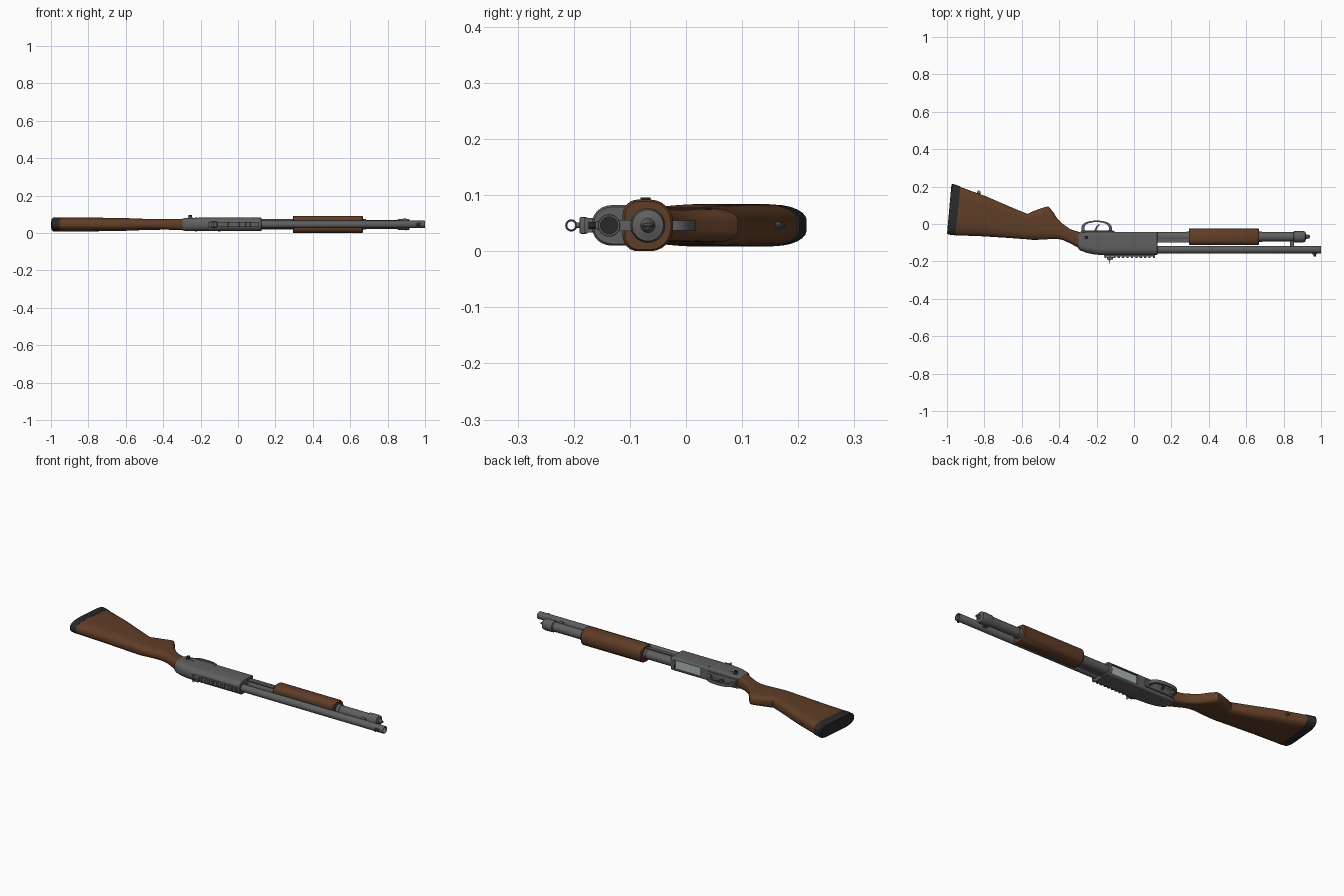
import bpy, bmesh, math
from mathutils import Matrix, Vector

if "Cube" in bpy.data.objects:
    bpy.data.objects.remove(bpy.data.objects["Cube"])

C = 0.046          # height of the centre plane
BARREL_Y, TUBE_Y = -0.137, -0.068


def mat(name, col):
    m = bpy.data.materials.new(name)
    m.diffuse_color = (*col, 1)
    m.use_nodes = True
    m.node_tree.nodes["Principled BSDF"].inputs["Base Color"].default_value = m.diffuse_color
    return m


WOOD = mat("walnut wood", (0.115, 0.047, 0.02))
STEEL = mat("gunmetal grey", (0.115, 0.115, 0.118))
RUBBER = mat("black rubber", (0.022, 0.022, 0.024))
BRIGHT = mat("bright steel", (0.42, 0.47, 0.46))


def finish(bm, name, material):
    bmesh.ops.recalc_face_normals(bm, faces=bm.faces)
    me = bpy.data.meshes.new(name)
    bm.to_mesh(me)
    bm.free()
    ob = bpy.data.objects.new(name, me)
    bpy.context.collection.objects.link(ob)
    me.materials.append(material)
    return ob


def skin(rings, name, material, cap=True):
    bm = bmesh.new()
    vs = [[bm.verts.new(p) for p in r] for r in rings]
    n = len(vs[0])
    for a, b in zip(vs, vs[1:]):
        for i in range(n):
            bm.faces.new((a[i], a[(i + 1) % n], b[(i + 1) % n], b[i]))
    if cap:
        bm.faces.new(vs[0])
        bm.faces.new(vs[-1])
    return finish(bm, name, material)


def section(x, lo, hi, hz, slant, low, high, seg=7):
    """Rounded section; low/high = (y fraction, z fraction) of corner rounding."""
    h, pts = hi - lo, []
    for q, (ky, kz), sy, sz in ((0, high, 1, 1), (1, low, -1, 1), (2, low, -1, -1), (3, high, 1, -1)):
        ry, rz = ky * h, kz * hz
        cy = hi - ry if sy > 0 else lo + ry
        cz = sz * (hz - rz)
        for i in range(seg):
            # end just short of the quarter so neighbouring corners never coincide
            a = (q + 0.01 + 0.98 * i / (seg - 1)) * math.pi / 2
            y = cy + ry * math.cos(a)
            pts.append((x + slant * y, y, C + cz + rz * math.sin(a)))
    return pts


def loft(name, material, rows, low, high):
    return skin([section(*r, low, high) for r in rows], name, material)


def lathe(name, material, prof, y, z=C, n=32):
    rings = [[(x, y + r * math.cos(2 * math.pi * i / n), z + r * math.sin(2 * math.pi * i / n))
              for i in range(n)] for x, r in prof]
    return skin(rings, name, material)


def box(name, material, x0, x1, y0, y1, hz, z=C, bevel=0.0):
    bm = bmesh.new()
    bmesh.ops.create_cube(bm, size=1)
    bmesh.ops.scale(bm, vec=(x1 - x0, y1 - y0, 2 * hz), verts=bm.verts)
    bmesh.ops.translate(bm, vec=((x0 + x1) / 2, (y0 + y1) / 2, z), verts=bm.verts)
    if bevel:
        bmesh.ops.bevel(bm, geom=bm.edges[:], offset=bevel, segments=2, affect='EDGES', profile=0.5)
    return finish(bm, name, material)


def cyl(name, material, loc, r, depth, axis='Z', n=20, r2=None):
    bm = bmesh.new()
    rot = {'Z': Matrix(), 'Y': Matrix.Rotation(math.pi / 2, 4, 'X'),
           'X': Matrix.Rotation(math.pi / 2, 4, 'Y')}[axis]
    bmesh.ops.create_cone(bm, cap_ends=True, segments=n, radius1=r, radius2=r if r2 is None else r2,
                          depth=depth, matrix=Matrix.Translation(loc) @ rot)
    return finish(bm, name, material)


def torus(name, material, loc, R, r, axis, n=24, m=8):
    rings = []
    for i in range(n + 1):
        a = 2 * math.pi * i / n
        ring = []
        for j in range(m):
            b = 2 * math.pi * j / m
            d = R + r * math.cos(b)
            p = (d * math.cos(a), d * math.sin(a), r * math.sin(b))
            p = (p[2], p[0], p[1]) if axis == 'X' else p
            ring.append(Vector(loc) + Vector(p))
        rings.append(ring)
    ob = skin(rings, name, material, cap=False)
    bm = bmesh.new()
    bm.from_mesh(ob.data)
    bmesh.ops.remove_doubles(bm, verts=bm.verts, dist=1e-5)
    bm.to_mesh(ob.data)
    bm.free()
    return ob


# Stock with pistol grip: x, low y, high y, half thickness, slant
loft("stock", WOOD, [
    (-0.949, -0.060, 0.198, 0.037, 0.104),
    (-0.80, -0.066, 0.148, 0.037, 0.06),
    (-0.66, -0.075, 0.090, 0.035, 0.03),
    (-0.57, -0.082, 0.054, 0.033, 0),
    (-0.552, -0.084, 0.062, 0.032, 0),
    (-0.535, -0.085, 0.070, 0.031, 0),
    (-0.475, -0.083, 0.091, 0.030, 0),
    (-0.457, -0.081, 0.093, 0.030, 0),
    (-0.435, -0.080, 0.068, 0.029, 0),
    (-0.41, -0.080, 0.030, 0.028, 0),
    (-0.38, -0.086, 0.000, 0.028, 0),
    (-0.34, -0.104, -0.028, 0.029, 0),
    (-0.28, -0.137, -0.047, 0.031, 0)], (0.3, 0.85), (0.22, 0.75))
loft("butt_pad", RUBBER, [
    (-0.995, -0.050, 0.208, 0.033, 0.089),
    (-0.989, -0.056, 0.215, 0.037, 0.089),
    (-0.949, -0.061, 0.201, 0.038, 0.104)], (0.3, 0.85), (0.22, 0.75))

# Receiver with open loading port underneath
receiver = loft("receiver", STEEL, [
    (-0.298, -0.134, -0.050, 0.031, 0),
    (-0.285, -0.142, -0.046, 0.034, 0),
    (-0.25, -0.155, -0.043, 0.0355, 0),
    (-0.21, -0.163, -0.043, 0.036, 0),
    (-0.16, -0.167, -0.043, 0.036, 0),
    (0.122, -0.167, -0.043, 0.036, 0),
    (0.126, -0.164, -0.046, 0.033, 0)], (0.28, 0.85), (0.08, 0.25))
cutter = box("port_cutter", STEEL, -0.06, 0.105, -0.06, -0.02, 0.025)
cutter.hide_render = True
cutter.hide_viewport = True
mod = receiver.modifiers.new("port", 'BOOLEAN')
mod.object = cutter
mod.solver = 'EXACT'
box("shell_lifter", BRIGHT, -0.058, 0.103, -0.061, -0.05, 0.0245)
for i, (x, y) in enumerate(((-0.225, -0.075), (-0.10, -0.062))):
    cyl(f"receiver_pin_{i}", STEEL, (x, y, C), 0.006, 0.076)

# Safety button
cyl("safety_button", RUBBER, (-0.255, -0.072, C + 0.041), 0.009, 0.018)
cyl("safety_collar", STEEL, (-0.255, -0.072, C + 0.036), 0.013, 0.006)

# Trigger group
box("trigger_plate", STEEL, -0.285, -0.105, -0.055, -0.036, 0.02, bevel=0.004)
guard = []
for rx, ry, dz in ((0.082, 0.043, -0.009), (0.082, 0.043, 0.009), (0.066, 0.035, 0.009),
                   (0.066, 0.035, -0.009), (0.082, 0.043, -0.009)):
    ring = []
    for i in range(40):
        a = 2 * math.pi * i / 40
        c, s = math.cos(a), math.sin(a)
        ring.append((-0.2 + rx * math.copysign(abs(c) ** 0.85, c),
                     -0.025 + ry * math.copysign(abs(s) ** 0.85, s), C + dz))
    guard.append(ring)
skin(guard, "trigger_guard", STEEL, cap=False)
skin([[(x + dx, y, C + z) for dx, z in ((-0.005, -0.005), (0.005, -0.005), (0.005, 0.005), (-0.005, 0.005))]
      for x, y in ((-0.205, -0.045), (-0.205, -0.03), (-0.198, -0.014), (-0.186, -0.002))], "trigger", STEEL)

# Barrel, magazine tube and cap
lathe("barrel", STEEL, [(0.1, 0.02), (0.998, 0.02), (1.0, 0.019), (1.0, 0.0155), (0.9, 0.0155)], BARREL_Y)
cyl("bore_shadow", RUBBER, (0.905, BARREL_Y, C), 0.0154, 0.006, 'X')
lathe("magazine_tube", STEEL, [(0.1, 0.025), (0.86, 0.025)], TUBE_Y)
lathe("magazine_cap", STEEL, [(0.852, 0.024), (0.856, 0.030), (0.90, 0.031), (0.915, 0.028), (0.92, 0.013),
                              (0.926, 0.010), (0.932, 0.009), (0.935, 0.006)], TUBE_Y)
box("barrel_lug", STEEL, 0.835, 0.855, -0.125, -0.085, 0.01)
torus("front_sling_ring", STEEL, (0.93, TUBE_Y, C), 0.008, 0.003, 'Z')

# Sliding fore-end and its action bars
loft("fore_end", WOOD, [
    (0.293, -0.109, -0.027, 0.043, 0), (0.298, -0.113, -0.023, 0.046, 0),
    (0.662, -0.113, -0.023, 0.046, 0), (0.667, -0.109, -0.027, 0.043, 0)], (0.3, 0.6), (0.45, 0.9))
lathe("fore_end_collar", STEEL, [(0.28, 0.028), (0.685, 0.028)], TUBE_Y)
for s in (-1, 1):
    box(f"action_bar_{'left' if s > 0 else 'right'}", STEEL, 0.1, 0.3, -0.098, -0.078, 0.003, C + s * 0.025)

# Toothed sight rail
box("sight_rail", STEEL, -0.16, 0.112, -0.175, -0.16, 0.013)
for i in range(12):
    x = -0.158 + i * 0.0235
    box(f"rail_tooth_{i}", STEEL, x, x + 0.012, -0.182, -0.174, 0.014, bevel=0.002)

# Ring rear sight and bead front sight
box("rear_sight_base", STEEL, -0.145, -0.112, -0.19, -0.176, 0.015, bevel=0.003)
cyl("rear_sight_post", STEEL, (-0.13, -0.19, C), 0.005, 0.012, 'Y')
torus("rear_sight_ring", STEEL, (-0.13, -0.2045, C), 0.009, 0.0018, 'X')
box("front_sight_base", STEEL, 0.953, 0.978, -0.162, -0.152, 0.007, bevel=0.002)
cyl("front_sight_bead", RUBBER, (0.966, -0.167, C), 0.006, 0.014, 'Y')

# Rear sling stud
cyl("rear_sling_stud", STEEL, (-0.83, 0.158, C), 0.006, 0.02, 'Y')
torus("rear_sling_ring", STEEL, (-0.83, 0.168, C), 0.008, 0.0025, 'Z')

# Smooth curved surfaces, keep hard edges
for ob in bpy.data.objects:
    if ob is not cutter:
        ob.select_set(True)
        bpy.context.view_layer.objects.active = ob
bpy.ops.object.shade_smooth_by_angle(angle=math.radians(35))
